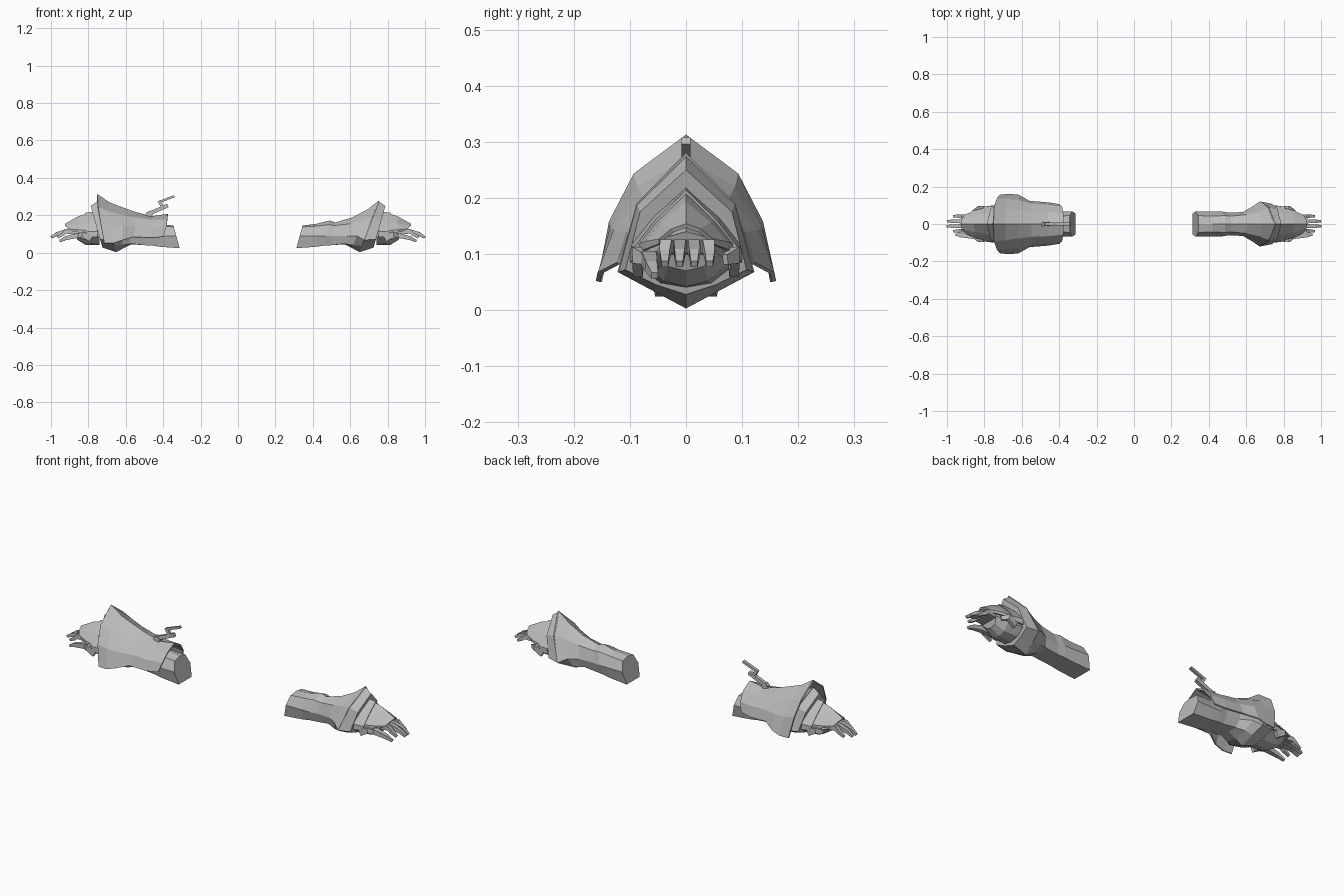
import bpy, bmesh
from mathutils import Vector

if "Cube" in bpy.data.objects:
    bpy.data.objects.remove(bpy.data.objects["Cube"])

grey = bpy.data.materials.new("plain grey")
grey.use_nodes = True
grey.diffuse_color = (0.5, 0.5, 0.5, 1)
grey.node_tree.nodes["Principled BSDF"].inputs["Base Color"].default_value = (0.5, 0.5, 0.5, 1)


def finish(name, bm):
    bmesh.ops.recalc_face_normals(bm, faces=bm.faces)
    me = bpy.data.meshes.new(name)
    bm.to_mesh(me)
    bm.free()
    me.materials.append(grey)
    ob = bpy.data.objects.new(name, me)
    bpy.context.collection.objects.link(ob)
    return ob


def section(x_top, x_low, half):
    """Half outline (y, z), top to bottom, leaning from x_top to x_low."""
    z0, z1 = half[0][1], half[-1][1]
    return [Vector((x_top + (x_low - x_top) * (z0 - z) / (z0 - z1), y, z)) for y, z in half]


def loft(name, sections, sx, closed=True, thick=0.008):
    """Skin symmetric sections; closed tubes get caps, open shells get thickness."""
    bm = bmesh.new()
    rings = []
    for half in sections:
        other = [Vector((p.x, -p.y, p.z)) for p in (half[1:-1] if closed else half[1:])]
        loop = half + other[::-1] if closed else other[::-1] + half
        rings.append([bm.verts.new((p.x * sx, p.y, p.z)) for p in loop])
    n = len(rings[0])
    for a, b in zip(rings, rings[1:]):
        for i in range(n if closed else n - 1):
            j = (i + 1) % n
            bm.faces.new((a[i], a[j], b[j], b[i]))
    if closed:
        bm.faces.new(rings[0])
        bm.faces.new(rings[-1])
    ob = finish(name, bm)
    if not closed:
        mod = ob.modifiers.new("Thickness", "SOLIDIFY")
        mod.thickness = thick
        mod.offset = -1
    return ob


def rod(name, path, sizes, sx):
    """Square bar along a path, with a (width, height) at each point."""
    bm = bmesh.new()
    pts = [Vector((x * sx, y, z)) for x, y, z in path]
    rings = []
    for i, p in enumerate(pts):
        d = (pts[min(i + 1, len(pts) - 1)] - pts[max(i - 1, 0)]).normalized()
        side = d.cross(Vector((0, 0, 1))).normalized()
        up = side.cross(d)
        w, h = sizes[i][0] / 2, sizes[i][1] / 2
        rings.append([bm.verts.new(p + side * a * w + up * b * h)
                      for a, b in ((-1, -1), (1, -1), (1, 1), (-1, 1))])
    for a, b in zip(rings, rings[1:]):
        for i in range(4):
            j = (i + 1) % 4
            bm.faces.new((a[i], a[j], b[j], b[i]))
    bm.faces.new(rings[0])
    bm.faces.new(rings[-1])
    return finish(name, bm)


for side, sx in (("left", 1), ("right", -1)):
    # Sleeve, flaring into a tilted pointed rim
    loft(side + "_sleeve", [
        section(0.345, 0.312, [(0, .145), (.045, .138), (.068, .09), (.055, .024), (0, .024)]),
        section(0.42, 0.42, [(0, .155), (.042, .142), (.066, .09), (.052, .032), (0, .032)]),
        section(0.49, 0.46, [(0, .172), (.045, .15), (.066, .09), (.05, .038), (0, .038)]),
        section(0.52, 0.50, [(0, .162), (.042, .145), (.060, .09), (.048, .040), (0, .040)]),
        section(0.61, 0.57, [(0, .188), (.050, .155), (.064, .09), (.050, .048), (0, .045)]),
        section(0.69, 0.61, [(0, .230), (.065, .175), (.095, .09), (.065, .04), (0, .025)]),
        section(0.757, 0.65, [(0, .281), (.088, .190), (.122, .068), (.062, .036), (0, .003)]),
    ], sx)

    # Collar band at the wrist
    loft(side + "_collar", [
        section(0.750, 0.65, [(0, .276), (.088, .188), (.120, .068), (.062, .036), (0, .003)]),
        section(0.788, 0.725, [(0, .250), (.082, .175), (.108, .072), (.055, .046), (0, .028)]),
    ], sx)

    # Palm
    loft(side + "_palm", [
        section(0.74, 0.74, [(0, .17), (.06, .13), (.085, .08), (.045, .048), (0, .040)]),
        section(0.82, 0.815, [(0, .17), (.055, .13), (.075, .085), (.040, .052), (0, .042)]),
        section(0.89, 0.86, [(0, .14), (.035, .13), (.052, .105), (.032, .078), (0, .070)]),
    ], sx)

    # Overlapping plates on the back of the hand
    loft(side + "_wrist_plate", [
        section(0.76, 0.75, [(0, .220), (.060, .165), (.098, .115), (.100, .085)]),
        section(0.815, 0.805, [(0, .214), (.055, .160), (.092, .112), (.092, .09)]),
    ], sx, False)
    loft(side + "_hand_plate", [
        section(0.80, 0.80, [(0, .212), (.052, .160), (.085, .118), (.086, .10)]),
        section(0.855, 0.85, [(0, .194), (.044, .156), (.074, .122), (.075, .108)]),
        section(0.927, 0.90, [(0, .154), (.026, .145), (.048, .127), (.048, .118)]),
    ], sx, False)

    # Four bent fingers
    for i, (y, tip) in enumerate(((-.036, .965), (-.011, 1.0), (.014, .997), (.040, .965))):
        rod(f"{side}_finger_{i + 1}",
            [(.865, y * .9, .112), (.92, y, .114), (tip - .03, y * 1.05, .10), (tip, y * 1.05, .082)],
            [(.022, .026), (.021, .024), (.018, .019), (.012, .012)], sx)

    # Thumb on the front edge
    rod(side + "_thumb", [(.80, -.055, .085), (.86, -.066, .092), (.92, -.062, .078), (.953, -.056, .062)],
        [(.030, .034), (.027, .027), (.020, .020), (.012, .012)], sx)

    # Small knuckle guards beside the hand
    for sy, label in ((1, "back"), (-1, "front")):
        rod(f"{side}_{label}_guard", [(.785, sy * .085, .075), (.83, sy * .088, .098), (.86, sy * .07, .09)],
            [(.018, .035), (.016, .03), (.01, .018)], sx)

# Large armour shell over the right forearm, with hanging side flaps
loft("right_forearm_shell", [
    [Vector(p) for p in ((.755, 0, .306), (.750, .088, .238), (.735, .130, .155), (.715, .150, .05))],
    [Vector(p) for p in ((.69, 0, .262), (.69, .082, .215), (.68, .128, .145), (.665, .153, .05))],
    [Vector(p) for p in ((.62, 0, .235), (.62, .072, .195), (.62, .122, .14), (.62, .150, .065))],
    [Vector(p) for p in ((.55, 0, .210), (.55, .064, .182), (.55, .100, .135), (.56, .116, .083))],
    [Vector(p) for p in ((.46, 0, .187), (.46, .060, .170), (.46, .096, .130), (.46, .108, .078))],
    [Vector(p) for p in ((.375, 0, .200), (.378, .052, .172), (.385, .084, .130), (.40, .098, .085))],
], -1, False)

# Cranked lever on top of the shell
bar = (.016, .016)
rod("lever_foot", [(.49, 0, .178), (.465, 0, .216)], [(.022, .03)] * 2, -1)
rod("lever_arm", [(.488, 0, .204), (.375, 0, .252)], [(.018, .020)] * 2, -1)
rod("lever_post", [(.400, 0, .238), (.422, 0, .277)], [bar] * 2, -1)
rod("lever_handle", [(.425, 0, .270), (.340, 0, .302)], [(.016, .012)] * 2, -1)
